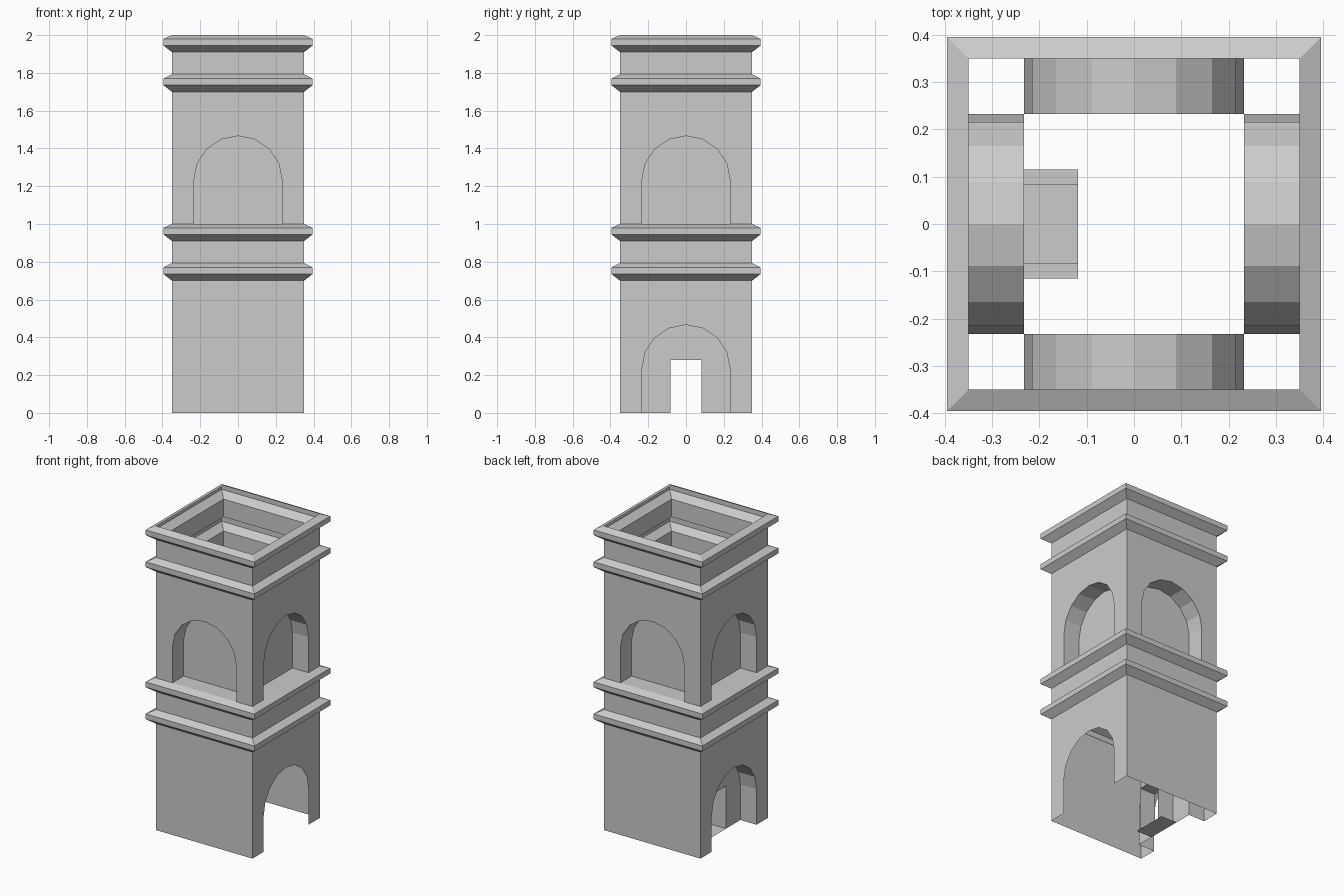
import bpy
import math
from mathutils import Matrix

cube = bpy.data.objects.get("Cube")
if cube:
    bpy.data.objects.remove(cube, do_unlink=True)

HALF = 0.35       # half width of the tower
ARCH = 0.233      # arch radius, also the inner plane of the niches
DOOR = 0.083
DOOR_TOP = 0.28
DOOR_BACK = 0.118
WALL = 0.70       # height of each storey wall

stone = bpy.data.materials.new("pale grey stone")
stone.use_nodes = True
GREY = (0.6, 0.6, 0.6, 1.0)
stone.diffuse_color = GREY
stone.node_tree.nodes["Principled BSDF"].inputs["Base Color"].default_value = GREY


def make_object(name, polygons, turn=0):
    """Object from polygons drawn on the front side, turned in quarter steps."""
    verts, faces = [], []
    for poly in polygons:
        faces.append(range(len(verts), len(verts) + len(poly)))
        verts.extend(poly)
    mesh = bpy.data.meshes.new(name)
    mesh.from_pydata(verts, [], [list(f) for f in faces])
    mesh.transform(Matrix.Rotation(turn * math.pi / 2, 4, "Z"))
    mesh.materials.append(stone)
    obj = bpy.data.objects.new(name, mesh)
    bpy.context.collection.objects.link(obj)
    return obj


def at_depth(outline, y):
    return [(x, y, z) for x, z in outline]


def arch_outline(z0, steps=8):
    """Arch from the left foot over the crown to the right foot."""
    curve = [(-ARCH * math.cos(math.pi * i / steps),
              z0 + ARCH + ARCH * math.sin(math.pi * i / steps))
             for i in range(steps + 1)]
    return [(-ARCH, z0)] + curve + [(ARCH, z0)]


def lining(outline, front, back, closed):
    """Strip joining an opening's front edge to its back edge."""
    pairs = list(zip(outline, outline[1:]))
    if closed:
        pairs.append((outline[-1], outline[0]))
    return [[(a[0], front, a[1]), (a[0], back, a[1]),
             (b[0], back, b[1]), (b[0], front, b[1])] for a, b in pairs]


def wall(name, z0, turn, arched):
    gap = arch_outline(z0) if arched else []
    outline = ([(-HALF, z0)] + gap + [(HALF, z0), (HALF, z0 + WALL), (-HALF, z0 + WALL)])
    make_object(name, [at_depth(outline, -HALF)], turn)


def moulding(name, z0):
    """Two hollow cornices with a plain band between them."""
    lip = 0.395
    profile = []
    for base in (z0, z0 + 0.21):
        profile += [(HALF, base), (lip, base + 0.035), (lip, base + 0.07), (HALF, base + 0.093)]
    profile[-1] = (HALF, z0 + 0.3)
    polygons = []
    for (r0, a), (r1, b) in zip(profile, profile[1:]):
        lower = [(-r0, -r0, a), (r0, -r0, a), (r0, r0, a), (-r0, r0, a)]
        upper = [(-r1, -r1, b), (r1, -r1, b), (r1, r1, b), (-r1, r1, b)]
        for i in range(4):
            j = (i + 1) % 4
            polygons.append([lower[i], lower[j], upper[j], upper[i]])
    make_object(name, polygons)


# Walls and upper niches on all four sides
for turn, side in enumerate(("front", "left", "back", "right")):
    wall(side + "_lower_wall", 0, turn, side in ("left", "right"))
    wall(side + "_upper_wall", 1, turn, True)
    arch = arch_outline(1)
    niche = lining(arch, -HALF, -ARCH, True)
    niche.append(at_depth(reversed(arch), -ARCH))
    make_object(side + "_upper_niche", niche, turn)

# Cornices
moulding("middle_moulding", 0.70)
moulding("top_moulding", 1.70)

# Entrance niche with a doorway cut in its back panel
arch = arch_outline(0)
door = [(-DOOR, 0), (-DOOR, DOOR_TOP), (DOOR, DOOR_TOP), (DOOR, 0)]
entrance = lining(arch, -HALF, -ARCH, False)
entrance.append(at_depth(reversed(arch[:1] + door + arch[:0:-1]), -ARCH)[::-1])
make_object("entrance_niche", entrance, 3)

# Door passage and its threshold slab
make_object("door_passage", lining(door, -ARCH, -DOOR_BACK, False), 3)
SILL = 0.115
make_object("door_threshold", [[(-SILL, -ARCH, 0), (SILL, -ARCH, 0),
                                (SILL, -DOOR_BACK, 0), (-SILL, -DOOR_BACK, 0)]], 3)
